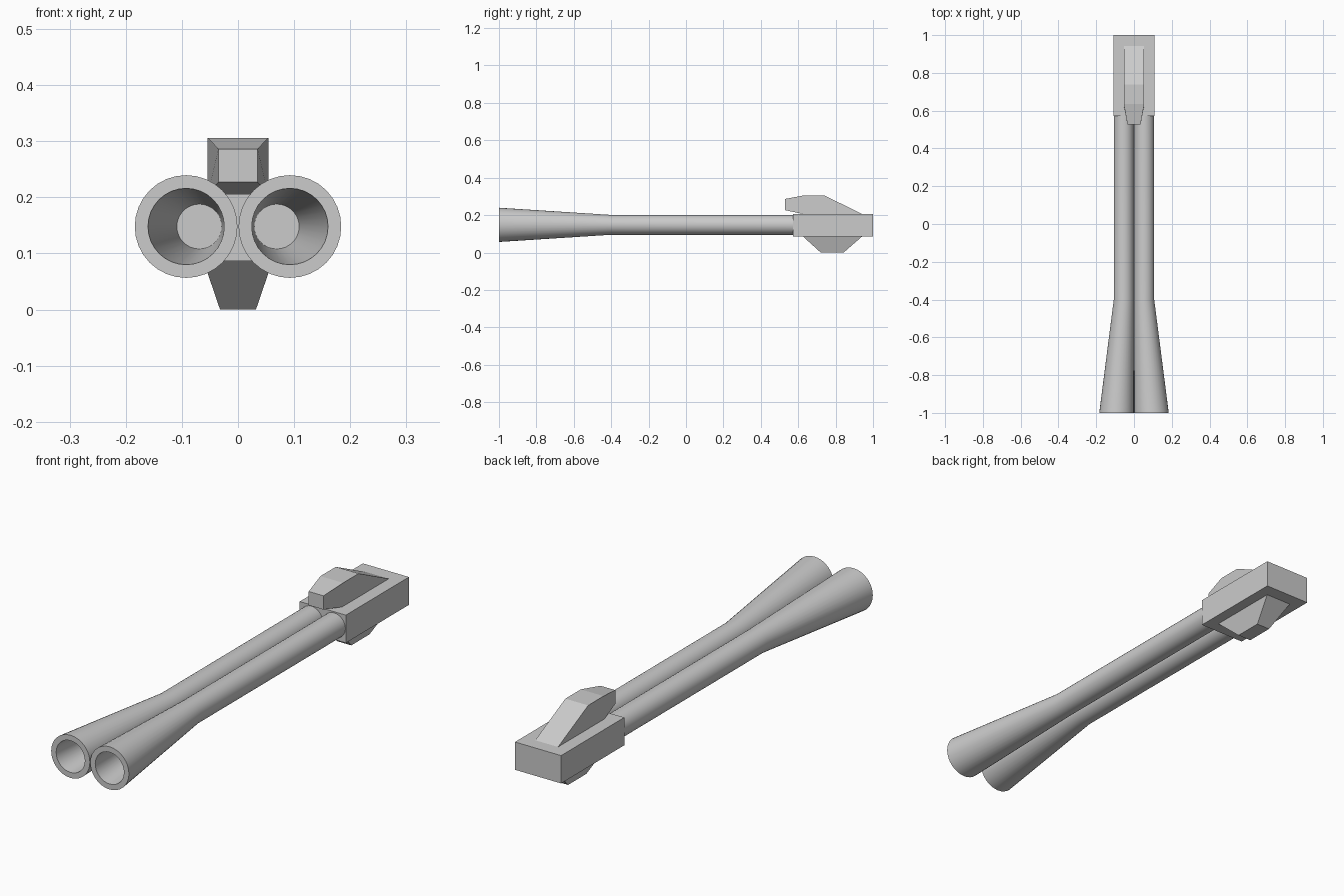
import bpy, bmesh, math

if "Cube" in bpy.data.objects:
    bpy.data.objects.remove(bpy.data.objects["Cube"])


def loft(name, rings, smooth=False):
    """Skin a list of equal-length vertex rings and cap both ends."""
    bm = bmesh.new()
    loops = [[bm.verts.new(p) for p in ring] for ring in rings]
    n = len(loops[0])
    for a, b in zip(loops, loops[1:]):
        for i in range(n):
            j = (i + 1) % n
            bm.faces.new((a[i], a[j], b[j], b[i]))
    bm.faces.new(loops[0])
    bm.faces.new(loops[-1])
    bmesh.ops.recalc_face_normals(bm, faces=bm.faces)
    mesh = bpy.data.meshes.new(name)
    bm.to_mesh(mesh)
    bm.free()
    obj = bpy.data.objects.new(name, mesh)
    bpy.context.collection.objects.link(obj)
    if smooth:
        bpy.ops.object.select_all(action='DESELECT')
        obj.select_set(True)
        bpy.context.view_layer.objects.active = obj
        bpy.ops.object.shade_smooth_by_angle(angle=math.radians(30))
    return obj


def circle(x, y, r, z=0.148, n=32):
    return [(x + r * math.cos(2 * math.pi * i / n), y,
             z + r * math.sin(2 * math.pi * i / n)) for i in range(n)]


def rect(hx, y0, y1, z):
    return [(-hx, y0, z), (hx, y0, z), (hx, y1, z), (-hx, y1, z)]


# Twin barrels: straight tube, flared muzzle, tapered hollow bore
profile = [(0.60, 0.054, 0.053), (-0.40, 0.054, 0.053),
           (-1.00, 0.0925, 0.0915), (-1.00, 0.0925, 0.068),
           (-0.62, 0.069, 0.040)]
for side, label in ((-1, "left"), (1, "right")):
    loft(label + "_barrel", [circle(side * x, y, r) for y, x, r in profile], True)

# Breech block holding the barrels
loft("breech_block", [rect(0.109, 0.573, 1.0, 0.087), rect(0.109, 0.573, 1.0, 0.206)])

# Upper housing: side profile with a narrowed nose, (y, z, half width)
housing = [(0.528, 0.227, 0.035), (0.528, 0.286, 0.035), (0.634, 0.306, 0.054),
           (0.738, 0.306, 0.054), (0.944, 0.205, 0.054), (0.630, 0.205, 0.054)]
loft("upper_housing", [[(s * w, y, z) for y, z, w in housing] for s in (-1, 1)])

# Lower mount: tapered block under the breech
loft("lower_mount", [rect(0.032, 0.72, 0.843, 0.0), rect(0.062, 0.623, 0.944, 0.088)])
